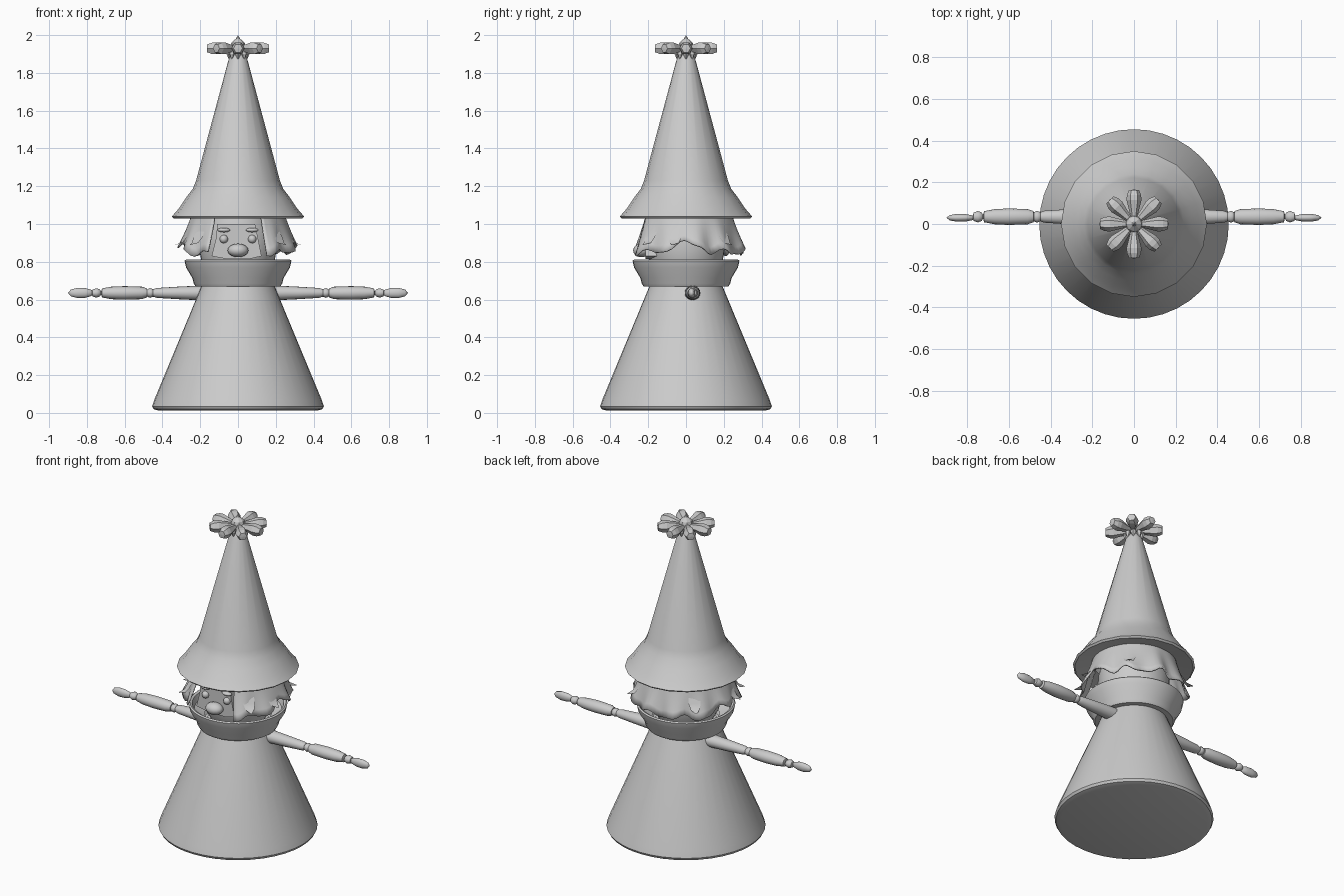
import bpy, bmesh, math
from mathutils import Vector, Matrix

cube = bpy.data.objects.get("Cube")
if cube:
    bpy.data.objects.remove(cube)

grey = bpy.data.materials.new("light grey")
grey.use_nodes = True
grey.diffuse_color = (0.6, 0.6, 0.6, 1)
grey.node_tree.nodes["Principled BSDF"].inputs["Base Color"].default_value = (0.6, 0.6, 0.6, 1)


def finish(name, bm, angle=35):
    bmesh.ops.remove_doubles(bm, verts=bm.verts, dist=1e-5)
    bmesh.ops.recalc_face_normals(bm, faces=bm.faces)
    mesh = bpy.data.meshes.new(name)
    bm.to_mesh(mesh)
    bm.free()
    mesh.materials.append(grey)
    obj = bpy.data.objects.new(name, mesh)
    bpy.context.collection.objects.link(obj)
    bpy.ops.object.select_all(action='DESELECT')
    obj.select_set(True)
    bpy.context.view_layer.objects.active = obj
    if angle:
        bpy.ops.object.shade_smooth_by_angle(angle=math.radians(angle))
    return obj


def lathe(name, profile, sides=40, matrix=Matrix(), angle=35):
    """Spin (radius, height) pairs around z, then place with a matrix."""
    bm = bmesh.new()
    verts = [bm.verts.new((r, 0, z)) for r, z in profile]
    edges = [bm.edges.new(pair) for pair in zip(verts, verts[1:])]
    bmesh.ops.spin(bm, geom=verts + edges, cent=(0, 0, 0), axis=(0, 0, 1),
                   angle=2 * math.pi, steps=sides)
    bmesh.ops.transform(bm, matrix=matrix, verts=bm.verts)
    return finish(name, bm, angle)


def ellipsoid(name, centre, size):
    bm = bmesh.new()
    bmesh.ops.create_uvsphere(bm, u_segments=16, v_segments=10, radius=1,
                              matrix=Matrix.LocRotScale(Vector(centre), None, Vector(size)))
    return finish(name, bm, 60)


# Gown, collar bowl and head
lathe("gown", [(0, .012), (.42, .012), (.447, .02), (.455, .035), (.443, .07),
               (.2, .655), (.18, .7), (0, .7)])
lathe("collar", [(.17, .67), (.225, .67), (.234, .685), (.242, .715), (.275, .77),
                 (.283, .805), (.275, .812), (.262, .805), (.25, .77), (.19, .74)])
lathe("head", [(0, .7), (.15, .71), (.19, .78), (.205, .87), (.205, .96), (.18, 1.06), (0, 1.1)])

# Pointed hat with flared brim
lathe("hat", [(.23, 1.05), (.34, 1.03), (.35, 1.04), (.315, 1.08), (.275, 1.14), (.24, 1.185),
              (.222, 1.23), (.05, 1.87), (.035, 1.9), (0, 1.91)], 20, angle=50)

# Star tassel on the hat
lathe("tassel_tip", [(.045, 1.93), (.035, 1.96), (.012, 1.98), (0, 2)], 8, angle=0)
petal_profile = [(0, .015), (.014, .02), (.022, .06), (.036, .115), (.034, .14), (.024, .163), (0, .165)]
for i in range(8):
    place = (Matrix.Translation((0, 0, 1.93)) @ Matrix.Rotation(i * math.pi / 4, 4, 'Z')
             @ Matrix.Rotation(math.pi / 2, 4, 'Y') @ Matrix.Rotation(math.pi / 6, 4, 'Z'))
    lathe(f"tassel_petal_{i + 1}", petal_profile, 6, place, 0)
    # small point hanging below each petal
    below = Matrix.Rotation(i * math.pi / 4, 4, 'Z') @ Matrix.Translation((.045, 0, 1.865))
    lathe(f"tassel_point_{i + 1}", [(0, 0), (.016, .035), (.012, .06), (0, .06)], 5, below, 0)

# Ragged hair, open in front of the face
bm = bmesh.new()
columns, rows, opening = 72, 7, .52
grid = []
for c in range(columns + 1):
    a = opening + (2 * math.pi - 2 * opening) * c / columns
    wave = math.sin(9 * a) + .6 * math.sin(17 * a + 1)
    side = math.exp(-((abs(math.sin(a)) - 1) / .06) ** 2)
    bottom = .848 + .013 * wave + .045 * side
    line = []
    for k in range(rows):
        t = k / (rows - 1)
        r = .235 + .07 * t ** 1.1 + .014 * t * t * math.sin(11 * a + .7)
        line.append(bm.verts.new((r * math.sin(a), -r * math.cos(a), 1.07 + (bottom - 1.07) * t)))
    grid.append(line)
for left, right in zip(grid, grid[1:]):
    for k in range(rows - 1):
        bm.faces.new((left[k], right[k], right[k + 1], left[k + 1]))
hair = finish("hair", bm, 50)
solid = hair.modifiers.new("thickness", 'SOLIDIFY')
solid.thickness = .008
solid.offset = 0

# Loose curled locks that stick out around the hair
for i, deg in enumerate((48, 78, 135, 225, 282, 312)):
    a = math.radians(deg)
    lock = Matrix.Rotation(a, 4, 'Z') @ Matrix.Translation((0, -.275, .93))
    bm = bmesh.new()
    strip = [[lock @ Vector((x * w, y, z)) for x in (-1, 0, 1)]
             for w, y, z in ((.03, .02, .05), (.035, -.01, 0), (.025, -.03, -.03), (.004, -.065, -.04))]
    strip = [[bm.verts.new(p) for p in row] for row in strip]
    for top, low in zip(strip, strip[1:]):
        for k in range(2):
            bm.faces.new((top[k], top[k + 1], low[k + 1], low[k]))
    finish(f"hair_lock_{i + 1}", bm, 60)

# Face plate with beard edge, nose, eyes and brows
bm = bmesh.new()
outline = [(-.11, 1), (.09, 1), (.105, .93), (.125, .83), (.06, .815), (-.06, .815), (-.14, .83), (-.115, .93)]
face = bm.faces.new([bm.verts.new((x, -.215, z)) for x, z in outline])
out = bmesh.ops.extrude_face_region(bm, geom=[face])
bmesh.ops.translate(bm, vec=(0, .07, 0), verts=[v for v in out["geom"] if isinstance(v, bmesh.types.BMVert)])
finish("face", bm)
ellipsoid("nose", (0, -.235, .86), (.055, .045, .036))
for side, s in (("left", 1), ("right", -1)):
    ellipsoid(f"{side}_eye", (.075 * s, -.215, .92), (.022, .022, .022))
    ellipsoid(f"{side}_brow", (.075 * s, -.218, .968), (.033, .02, .012))

# Jointed arms: upper arm, elbow, forearm, wrist and hand
arm_parts = {
    "upper_arm": [(0, .15), (.038, .16), (.038, .22), (.033, .32), (.026, .43), (.02, .45), (0, .452)],
    "elbow": [(0, .44), (.018, .446), (.026, .465), (.018, .484), (0, .49)],
    "forearm": [(0, .478), (.024, .482), (.033, .51), (.036, .6), (.033, .67), (.024, .72), (0, .727)],
    "wrist": [(0, .722), (.018, .73), (.025, .75), (.018, .77), (0, .776)],
    "hand": [(0, .765), (.016, .775), (.026, .81), (.027, .85), (.018, .885), (0, .9)],
}
for side, s in (("left", 1), ("right", -1)):
    for part, profile in arm_parts.items():
        depth = .7 if part == "hand" else 1.1
        place = (Matrix.Translation((0, .035 if part != "hand" else .03, .635))
                 @ Matrix.Diagonal((1, depth, 1, 1)) @ Matrix.Rotation(s * math.pi / 2, 4, 'Y'))
        lathe(f"{side}_{part}", profile, 16, place, 50)
